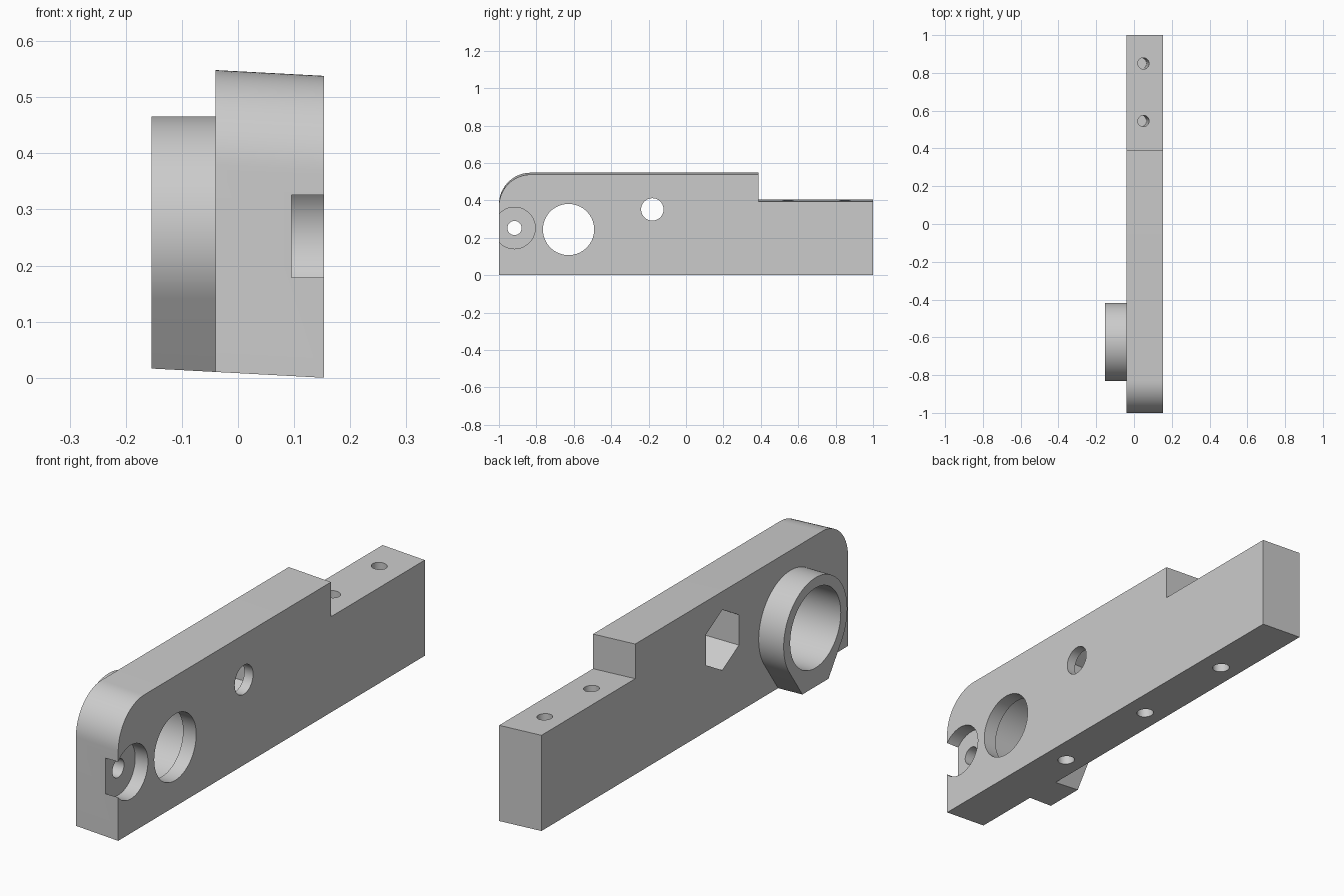
import bpy, bmesh, math
from mathutils import Vector

cube = bpy.data.objects.get("Cube")
if cube:
    bpy.data.objects.remove(cube, do_unlink=True)

SLOPE = 0.0535          # top and bottom planes lean across the thickness
XF, XB, XR = 0.153, -0.04, -0.154   # plain face, boss side of bar, boss rim

grey = bpy.data.materials.new("plain grey")
grey.diffuse_color = (0.6, 0.6, 0.6, 1)
grey.use_nodes = True
for node in grey.node_tree.nodes:
    if node.type == 'BSDF_PRINCIPLED':
        node.inputs["Base Color"].default_value = (0.6, 0.6, 0.6, 1)


def prism(name, pts, x0, x1, lean=0.0):
    """Extrude a (y, z) profile along x, optionally leaning its z with x."""
    bm = bmesh.new()
    rings = [[bm.verts.new((x, y, z + (XF - x) * lean)) for y, z in pts] for x in (x0, x1)]
    n = len(pts)
    bm.faces.new(rings[0])
    bm.faces.new(rings[1][::-1])
    for i in range(n):
        j = (i + 1) % n
        bm.faces.new((rings[0][i], rings[1][i], rings[1][j], rings[0][j]))
    bmesh.ops.recalc_face_normals(bm, faces=bm.faces)
    me = bpy.data.meshes.new(name)
    bm.to_mesh(me)
    bm.free()
    me.materials.append(grey)
    ob = bpy.data.objects.new(name, me)
    bpy.context.scene.collection.objects.link(ob)
    return ob


def arc(y, z, r, a0=0, a1=360, n=64):
    """Points on an arc; a full circle leaves out the repeated end."""
    m = n if a1 - a0 >= 360 else n - 1
    angles = [math.radians(a0 + (a1 - a0) * i / m) for i in range(n)]
    return [(y + r * math.cos(a), z + r * math.sin(a)) for a in angles]


def combine(target, tool, operation='DIFFERENCE'):
    """Apply a boolean and remove the tool."""
    tool.hide_render = True
    mod = target.modifiers.new("cut", 'BOOLEAN')
    mod.operation, mod.solver, mod.object = operation, 'EXACT', tool
    bpy.context.view_layer.objects.active = target
    bpy.ops.object.modifier_apply(modifier=mod.name)
    bpy.data.objects.remove(tool, do_unlink=True)


def drill(target, y, z, r, depth, up):
    """Blind hole square to the leaning top or bottom face."""
    d = Vector((SLOPE, 0, 1)).normalized() * (1 if up else -1)
    entry = Vector((0.05, y, z + (XF - 0.05) * SLOPE))
    bm = bmesh.new()
    bmesh.ops.create_cone(bm, cap_ends=True, segments=32, radius1=r, radius2=r, depth=depth + 0.05)
    rot = Vector((0, 0, 1)).rotation_difference(d).to_matrix()
    for v in bm.verts:
        v.co = rot @ v.co + entry + d * (depth - 0.05) / 2
    me = bpy.data.meshes.new("drill")
    bm.to_mesh(me)
    bm.free()
    me.materials.append(grey)
    ob = bpy.data.objects.new("drill", me)
    bpy.context.scene.collection.objects.link(ob)
    combine(target, ob)


# Stepped bar with one rounded upper corner
R = 0.17
profile = [(-1, 0), (1, 0), (1, 0.395), (0.388, 0.395), (0.388, 0.538)]
profile += arc(-1 + R, 0.538 - R, R, 90, 180, 20)
body = prism("mounting_bar", profile, XB, XF, SLOPE)

# Round boss with a tapered foot, trimmed by the leaning bottom plane
BY, BZ = -0.6245, 0.2585
boss = prism("boss", arc(BY, BZ, 0.2075, -34.4, 214.4, 72) + [(BY - 0.06, -0.02), (BY + 0.06, -0.02)], XR, 0.0)
combine(boss, prism("foot_trim", [(-1.2, -0.3), (0, -0.3), (0, 0), (-1.2, 0)], -0.3, 0.3, SLOPE))
combine(body, boss, 'UNION')

# Bearing bore with a smaller opening in the plain face
combine(body, prism("bore", arc(BY, BZ, 0.165), -0.3, 0.093))
combine(body, prism("bore_opening", arc(-0.628, 0.2445, 0.137), 0.05, 0.3))

# Hexagonal nut pocket with a round clearance hole
combine(body, prism("nut_pocket", arc(-0.18, 0.348, 0.125, 30, 390, 6), -0.3, 0.113))
combine(body, prism("bolt_hole", arc(-0.18, 0.352, 0.06, n=40), 0.08, 0.3))

# Screw hole with a counterbore that breaks through the end
combine(body, prism("counterbore", arc(-0.917, 0.2525, 0.111), 0.095, 0.3))
combine(body, prism("screw_hole", arc(-0.917, 0.2525, 0.038, n=32), -0.14, 0.2))

# Blind holes in the lowered top and in the bottom
for y in (0.85, 0.545):
    drill(body, y, 0.395, 0.03, 0.26, False)
for y in (0.61, 0.13, -0.37):
    drill(body, y, 0.0, 0.034, 0.15, True)

# Smooth curved walls, crisp edges
bpy.ops.object.select_all(action='DESELECT')
body.select_set(True)
bpy.context.view_layer.objects.active = body
bpy.ops.object.shade_smooth_by_angle(angle=math.radians(25))
